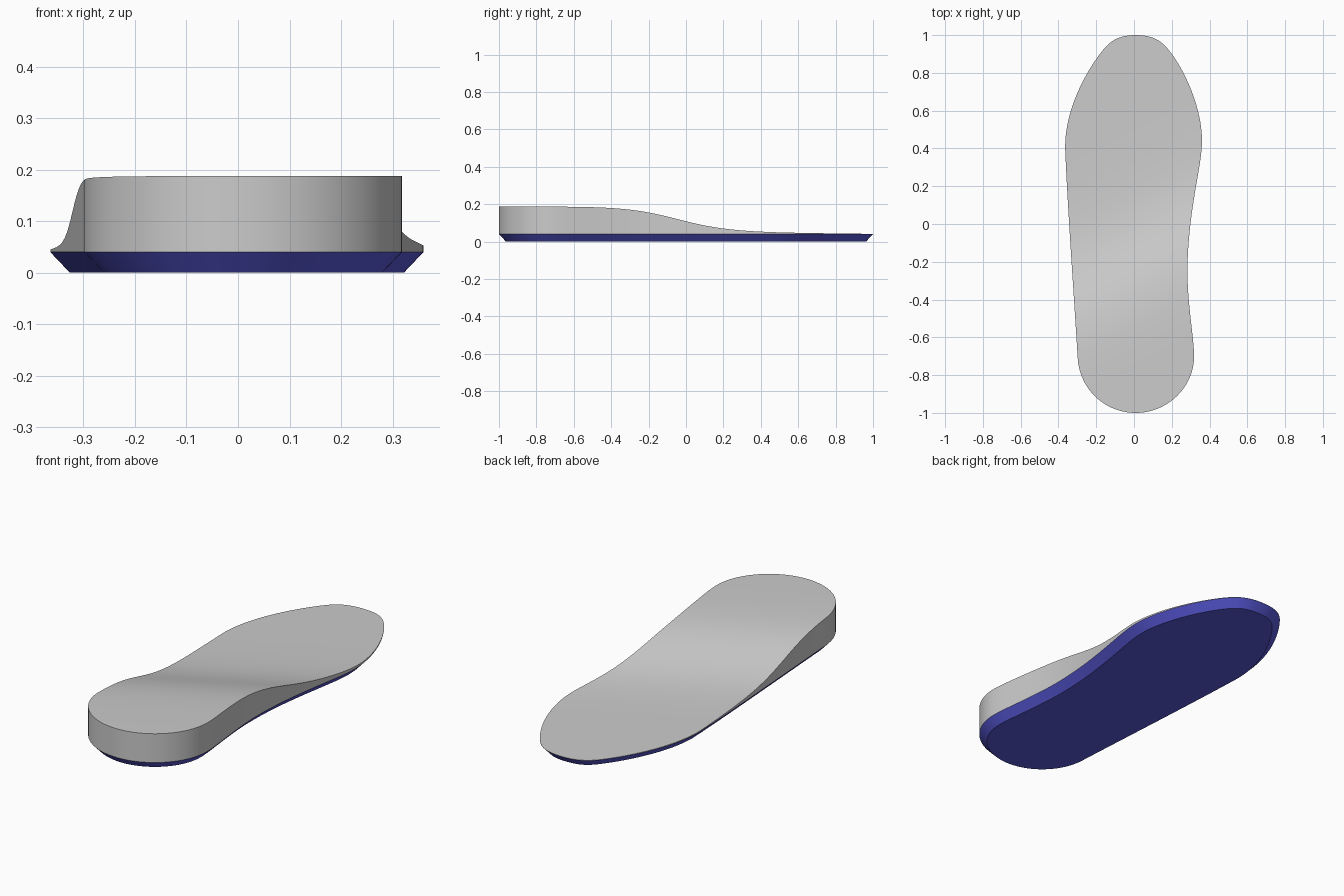
import bpy, bmesh, math
from mathutils import Vector
from mathutils.geometry import interpolate_bezier

if "Cube" in bpy.data.objects:
    bpy.data.objects.remove(bpy.data.objects["Cube"])

ROWS, COLS = 110, 20
RIM_Z, CHAMFER, SKEW = 0.04, 0.038, 0.5

# Half outlines from heel to toe: bezier knots (x, y, tangent x, tangent y, handle in, handle out)
RIGHT = [(0.01, -1.0, 1, 0, 0, 0.165), (0.318, -0.69, -0.03, 1, 0.175, 0.1),
         (0.283, -0.25, 0, 1, 0.17, 0.19), (0.335, 0.24, 0.17, 1, 0.12, 0.06),
         (0.36, 0.44, 0, 1, 0.06, 0.17), (0.185, 0.92, -0.8, 1, 0.14, 0.07),
         (0.01, 1.0, -1, 0, 0.085, 0)]
LEFT = [(0.01, -1.0, -1, 0, 0, 0.165), (-0.298, -0.71, -0.06, 1, 0.165, 0.3),
        (-0.364, 0.39, -0.04, 1, 0.3, 0.19), (-0.165, 0.92, 0.8, 1, 0.17, 0.07),
        (0.01, 1.0, 1, 0, 0.085, 0)]


def trace(knots):
    pts = []
    for a, b in zip(knots, knots[1:]):
        pa, pb = Vector(a[:2]), Vector(b[:2])
        ta, tb = Vector(a[2:4]).normalized(), Vector(b[2:4]).normalized()
        pts += interpolate_bezier(pa, pa + ta * a[5], pb - tb * b[4], pb, 60)
    return pts


def x_at(pts, y):
    for p, q in zip(pts, pts[1:]):
        if p.y <= y <= q.y and q.y > p.y:
            return p.x + (q.x - p.x) * (y - p.y) / (q.y - p.y)
    return pts[-1].x


def top_height(x, y):
    # Raised heel easing down to the thin toe, slanted across the foot
    u = y - SKEW * x
    s = 1 / (1 + math.exp((u + 0.19) / 0.13))
    return 0.041 + 0.147 * s + 0.009 * (1 - s) * max(0, 1 - u)


def finish(bm, name):
    bmesh.ops.recalc_face_normals(bm, faces=bm.faces)
    mesh = bpy.data.meshes.new(name)
    bm.to_mesh(mesh)
    bm.free()
    ob = bpy.data.objects.new(name, mesh)
    bpy.context.collection.objects.link(ob)
    bpy.ops.object.select_all(action='DESELECT')
    bpy.context.view_layer.objects.active = ob
    ob.select_set(True)
    bpy.ops.object.shade_smooth_by_angle(angle=math.radians(30))
    return ob


# Shared outline, counter-clockwise from the heel
right, left = trace(RIGHT), trace(LEFT)
ys = [-math.cos(math.pi * i / ROWS) for i in range(1, ROWS)]
spans = [(x_at(left, y), x_at(right, y), y) for y in ys]
heel, toe = Vector((0.01, -1)), Vector((0.01, 1))
outline = ([heel] + [Vector((r, y)) for l, r, y in spans] + [toe]
           + [Vector((l, y)) for l, r, y in reversed(spans)])

# Footbed: contoured top grid with vertical walls down to the sole
bm = bmesh.new()
grid = []
for l, r, y in spans:
    xs = [l + (r - l) * j / COLS for j in range(COLS + 1)]
    grid.append([bm.verts.new((x, y, top_height(x, y))) for x in xs])
for a, b in zip(grid, grid[1:]):
    for j in range(COLS):
        bm.faces.new((a[j], a[j + 1], b[j + 1], b[j]))
tips = [bm.verts.new((p.x, p.y, top_height(*p))) for p in (heel, toe)]
for tip, row in zip(tips, (grid[0], grid[-1])):
    for j in range(COLS):
        bm.faces.new((tip, row[j + 1], row[j]))
rim = [tips[0]] + [g[-1] for g in grid] + [tips[1]] + [g[0] for g in reversed(grid)]
base = [bm.verts.new((v.co.x, v.co.y, RIM_Z)) for v in rim]
n = len(rim)
for i in range(n):
    k = (i + 1) % n
    bm.faces.new((base[i], base[k], rim[k], rim[i]))
bm.faces.new(base[::-1])
finish(bm, "footbed")

# Sole: same outline, bevelled inward to the ground
bm = bmesh.new()
upper, lower = [], []
for i, p in enumerate(outline):
    t = (outline[(i + 1) % n] - outline[i - 1]).normalized()
    q = p + Vector((-t.y, t.x)) * CHAMFER
    upper.append(bm.verts.new((p.x, p.y, RIM_Z)))
    lower.append(bm.verts.new((q.x, q.y, 0)))
for i in range(n):
    k = (i + 1) % n
    bm.faces.new((lower[i], lower[k], upper[k], upper[i]))
bm.faces.new(lower[::-1])
bm.faces.new(upper)
sole = finish(bm, "sole")
blue = bpy.data.materials.new("sole_blue")
blue.diffuse_color = (0.1, 0.1, 0.7, 1)
blue.use_nodes = True
blue.node_tree.nodes["Principled BSDF"].inputs["Base Color"].default_value = blue.diffuse_color
sole.data.materials.append(blue)
